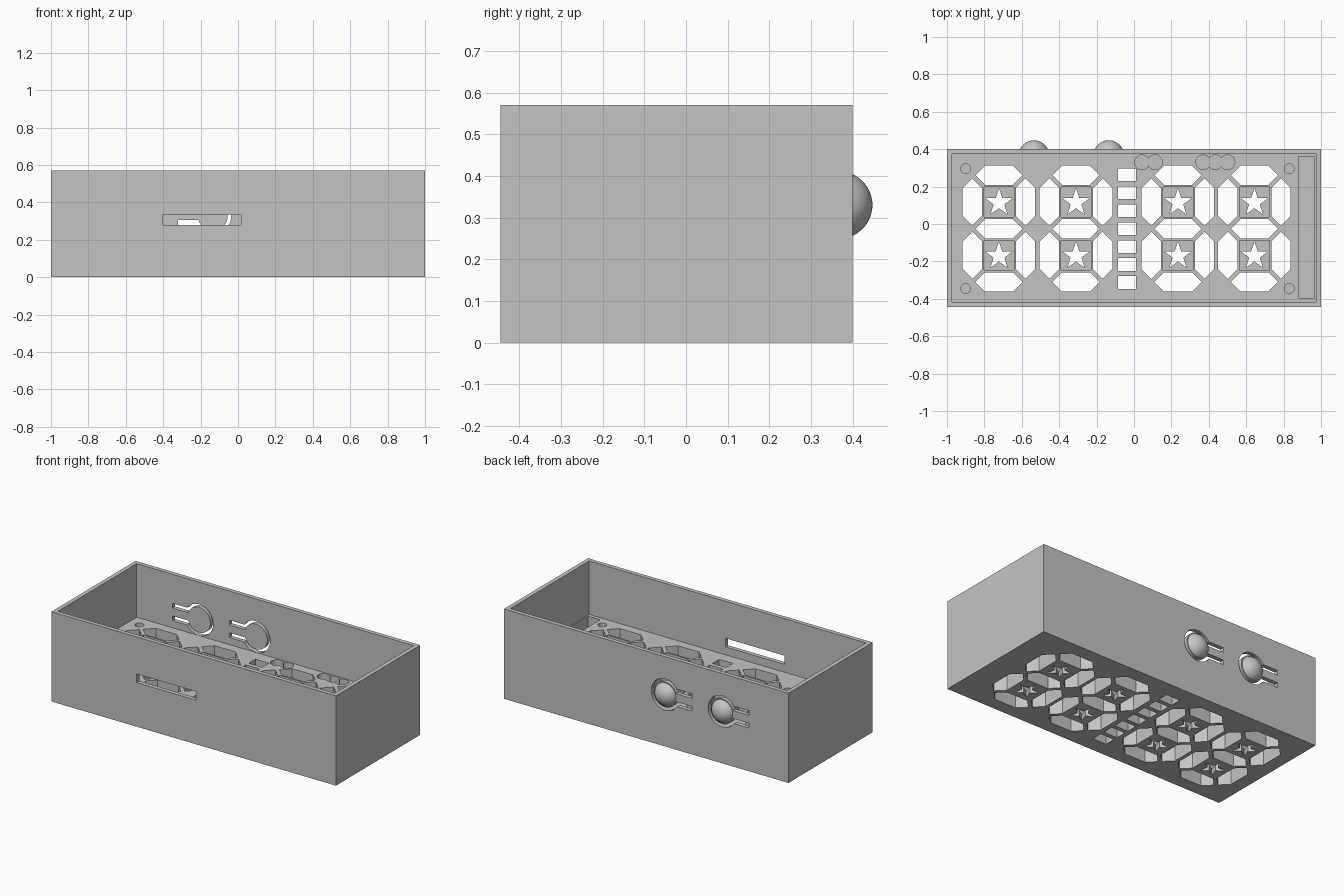
import bpy, bmesh
from math import sin, cos, pi, radians
from mathutils import Vector, Matrix

old = bpy.data.objects.get("Cube")
if old:
    bpy.data.objects.remove(old)

grey = bpy.data.materials.new("light grey plastic")
grey.use_nodes = True
COLOUR = (0.55, 0.55, 0.55, 1)
grey.diffuse_color = COLOUR
grey.node_tree.nodes["Principled BSDF"].inputs["Base Color"].default_value = COLOUR

# Main dimensions
FRONT, BACK, HEIGHT = -0.445, 0.40, 0.57
WALL, FLOOR = 0.027, 0.23
BUTTON_Z = 0.33
DIGITS = (-0.722, -0.31, 0.235, 0.644)
MID_Y, ROW = -0.025, 0.285


def prism(bm, points, z0, z1):
    """Extrude a closed outline from z0 to z1."""
    low = [bm.verts.new((x, y, z0)) for x, y in points]
    high = [bm.verts.new((x, y, z1)) for x, y in points]
    bm.faces.new(low[::-1])
    bm.faces.new(high)
    n = len(points)
    for i in range(n):
        j = (i + 1) % n
        bm.faces.new((low[i], low[j], high[j], high[i]))


def rect(x0, x1, y0, y1):
    return [(x0, y0), (x1, y0), (x1, y1), (x0, y1)]


def disc(cx, cy, r, n=48):
    return [(cx + r * cos(2 * pi * i / n), cy + r * sin(2 * pi * i / n)) for i in range(n)]


def star(cx, cy, r):
    out = []
    for i in range(10):
        a, k = pi / 2 + i * pi / 5, r if i % 2 == 0 else r * 0.39
        out.append((cx + k * cos(a), cy + k * sin(a)))
    return out


def segment(cx, cy, upright, half=0.126, t=0.052):
    pts = [(half, 0), (half - t, t), (t - half, t), (-half, 0), (t - half, -t), (half - t, -t)]
    if upright:
        pts = [(-y, x) for x, y in pts]
    return [(cx + x, cy + y) for x, y in pts]


def make(name, bm):
    bmesh.ops.recalc_face_normals(bm, faces=bm.faces[:])
    mesh = bpy.data.meshes.new(name)
    bm.to_mesh(mesh)
    bm.free()
    mesh.materials.append(grey)
    obj = bpy.data.objects.new(name, mesh)
    bpy.context.collection.objects.link(obj)
    return obj


cutters = []


def cut(target, name, outlines, z0, z1, wall=False):
    """Subtract outlines; wall=True reads them as x, z and the depth as y."""
    bm = bmesh.new()
    for pts in outlines:
        prism(bm, pts, z0, z1)
    if wall:
        bm.transform(Matrix(((1, 0, 0, 0), (0, 0, 1, 0), (0, 1, 0, 0), (0, 0, 0, 1))))
    cutter = make(name, bm)
    cutter.hide_render = True
    cutters.append(cutter)
    mod = target.modifiers.new(name, 'BOOLEAN')
    mod.operation, mod.solver, mod.object = 'DIFFERENCE', 'EXACT', cutter
    mod.use_self = True


# Open box
bm = bmesh.new()
prism(bm, rect(-1, 1, FRONT, BACK), 0, HEIGHT)
case = make("case", bm)
cut(case, "cavity", [rect(-1 + WALL, 1 - WALL, FRONT + WALL, BACK - WALL)], FLOOR, 1)

# Digit segments, star windows and separator windows through the floor
segments, recesses, stars = [], [], []
for x in DIGITS:
    for k in (-1, 0, 1):
        segments.append(segment(x, MID_Y + k * ROW, False))
    for k in (-0.5, 0.5):
        y = MID_Y + k * ROW
        segments += [segment(x + s * 0.142, y, True) for s in (-1, 1)]
        recesses.append(rect(x - 0.08, x + 0.08, y - 0.08, y + 0.08))
        stars.append(star(x, y - 0.003, 0.077))
separators = [rect(-0.086, 0.01, y - 0.034, y + 0.034)
              for y in (MID_Y + i * 0.096 for i in range(-3, 4))]
cut(case, "segment_holes", segments + separators, -0.1, FLOOR + 0.1)
cut(case, "star_recesses", recesses, 0.04, FLOOR + 0.1)
cut(case, "star_holes", stars, -0.1, 0.1)

# Blind pockets in the floor: screw holes, round pockets and side channel
screws = [disc(x, y, 0.026, 32) for x in (-0.9, 0.83) for y in (-0.345, 0.295)]
cut(case, "screw_holes", screws + [rect(0.88, 0.965, -0.395, 0.36)], 0.13, FLOOR + 0.1)
for x in (0.043, 0.112, 0.37, 0.435, 0.5):
    cut(case, "round_pocket", [disc(x, 0.33, 0.039)], 0.13, FLOOR + 0.1)

# Slot in the front wall
cut(case, "front_slot", [rect(-0.4, 0.015, 0.28, 0.335)], FRONT - 0.1, FRONT + 0.1, True)

# Openings for the spring buttons in the back wall
for x in (-0.535, -0.135):
    cut(case, "button_hole", [disc(x, BUTTON_Z, 0.099, 64)], BACK - 0.1, BACK + 0.1, True)
    cut(case, "arm_hole", [rect(x - 0.187, x, BUTTON_Z - 0.055, BUTTON_Z + 0.055)],
        BACK - 0.1, BACK + 0.1, True)

# Bake the cuts and drop the cutters
deps = bpy.context.evaluated_depsgraph_get()
baked = bpy.data.meshes.new_from_object(case.evaluated_get(deps))
case.modifiers.clear()
case.data = baked
baked.materials.clear()
baked.materials.append(grey)
for poly in baked.polygons:
    poly.material_index = 0
for c in cutters:
    bpy.data.objects.remove(c)

# Spring buttons: disc, arm and dome
for name, x in (("right_button", -0.535), ("left_button", -0.135)):
    bm = bmesh.new()
    a0 = radians(180 - 18)
    n = 48
    outline = [(x + 0.08 * cos(-a0 + 2 * a0 * i / n), BUTTON_Z + 0.08 * sin(-a0 + 2 * a0 * i / n))
               for i in range(n + 1)]
    outline += [(x - 0.19, BUTTON_Z + 0.025), (x - 0.19, BUTTON_Z - 0.025)]
    prism(bm, outline, BACK - WALL, BACK)
    bm.transform(Matrix(((1, 0, 0, 0), (0, 0, 1, 0), (0, 1, 0, 0), (0, 0, 0, 1))))
    make(name, bm)

    bm = bmesh.new()
    centre = Vector((x, 0.3665, BUTTON_Z))
    bmesh.ops.create_uvsphere(bm, u_segments=48, v_segments=32, radius=0.081,
                              matrix=Matrix.Translation(centre) @ Matrix.Rotation(pi / 2, 4, 'X'))
    bmesh.ops.bisect_plane(bm, geom=bm.verts[:] + bm.edges[:] + bm.faces[:],
                           plane_co=(0, BACK - 0.005, 0), plane_no=(0, 1, 0), clear_inner=True)
    for f in bm.faces:
        f.smooth = True
    make(name + "_dome", bm)
